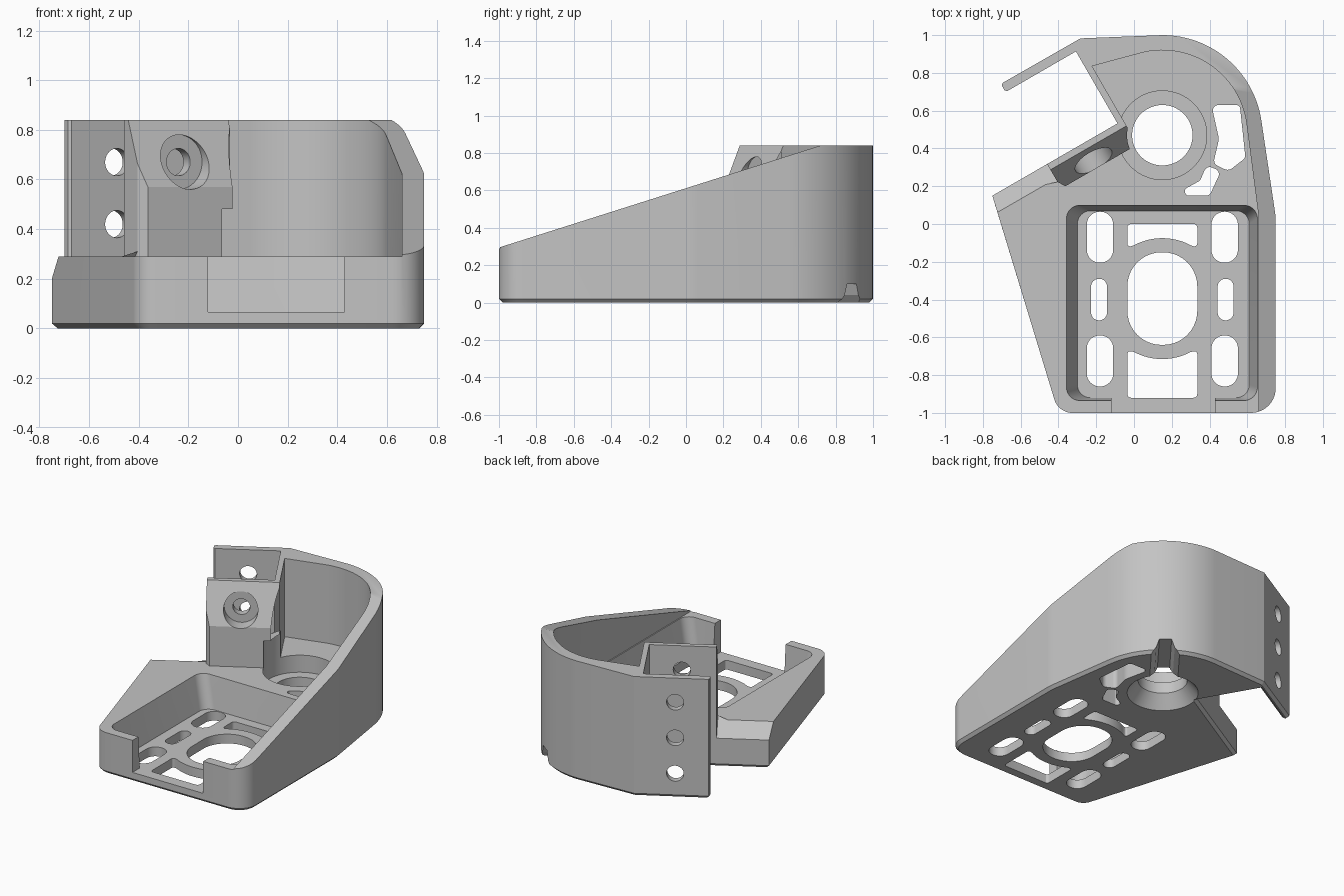
import bpy, bmesh
from math import sin, cos, radians, pi
from mathutils import Vector, Matrix

cube = bpy.data.objects.get("Cube")
if cube:
    bpy.data.objects.remove(cube, do_unlink=True)

grey = bpy.data.materials.new("plain grey")
grey.use_nodes = True
grey.diffuse_color = (0.55, 0.55, 0.55, 1)
grey.node_tree.nodes["Principled BSDF"].inputs["Base Color"].default_value = grey.diffuse_color

# Frame of the clamp: u along the clamp, n towards the front, z up
ORIGIN = Vector((-0.75, 0.15, 0))
U = Vector((cos(pi / 6), sin(pi / 6), 0))
N = Vector((U.y, -U.x, 0))
X, Y, Z = Vector((1, 0, 0)), Vector((0, 1, 0)), Vector((0, 0, 1))
BORE = (0.15, 0.47)
MID = (0.15, -0.395)


def un(u, n):
    p = ORIGIN + U * u + N * n
    return (p.x, p.y)


def frame(a, b, c, origin):
    m = Matrix((a, b, c)).transposed().to_4x4()
    m.translation = origin
    return m


def arc(centre, r, start, end, steps=24):
    angles = [radians(start + (end - start) * i / steps) for i in range(steps + 1)]
    return [(centre[0] + r * cos(a), centre[1] + r * sin(a)) for a in angles]


def circle(centre, r):
    return arc(centre, r, 0, 360, 64)[:-1]


def rounded(corners, steps=10):
    """Closed polygon from (x, y[, radius]) corners with circular fillets."""
    out = []
    for i, c in enumerate(corners):
        p = Vector(c[:2])
        r = c[2] if len(c) > 2 else 0
        if not r:
            out.append(tuple(p))
            continue
        a = (Vector(corners[i - 1][:2]) - p).normalized()
        b = (Vector(corners[(i + 1) % len(corners)][:2]) - p).normalized()
        half = a.angle(b) / 2
        d, w = r * cos(half) / sin(half), sin(half)
        for k in range(steps + 1):
            t = k / steps
            w0, w1, w2 = (1 - t) ** 2, 2 * t * (1 - t) * w, t * t
            out.append(tuple(p + (a * d * w0 + b * d * w2) / (w0 + w1 + w2)))
    return out


def rect(x0, x1, y0, y1, r):
    return rounded([(x0, y0, r), (x1, y0, r), (x1, y1, r), (x0, y1, r)])


def prism(name, low, z0, z1, high=None, matrix=None, chamfer=0):
    bm = bmesh.new()
    a = [bm.verts.new((x, y, z0)) for x, y in low]
    b = [bm.verts.new((x, y, z1)) for x, y in (high or low)]
    base = bm.faces.new(a)
    bm.faces.new(b)
    for i in range(len(a)):
        j = (i + 1) % len(a)
        bm.faces.new((a[i], a[j], b[j], b[i]))
    if matrix:
        bm.transform(matrix)
    bmesh.ops.recalc_face_normals(bm, faces=bm.faces)
    if chamfer:
        bmesh.ops.bevel(bm, geom=list(base.edges), offset=chamfer, segments=1, affect='EDGES')
    mesh = bpy.data.meshes.new(name)
    bm.to_mesh(mesh)
    bm.free()
    mesh.materials.append(grey)
    obj = bpy.data.objects.new(name, mesh)
    bpy.context.collection.objects.link(obj)
    return obj


# Whole body: rounded housing, side wedge, clamp channel and tab
outline = rounded([(-0.40, -1, 0.1), (0.75, -1, 0.13), (0.75, 0.04, 0.4)]
                  + arc(BORE, 0.53, 8, 90)
                  + [un(0.82, -0.488), un(0.345, -0.49), un(0.335, -0.48), un(0.335, -0.45),
                     un(0.345, -0.44), un(0.765, -0.44), un(0.765, 0), un(0, 0)])
bracket = prism("mounting_bracket", outline, 0, 0.84, chamfer=0.02)

cutters = []


def cut(*args, **kw):
    cutters.append(prism("cutter", *args, **kw))


# Open space above the deck, leaving the tall wall and the clamp post
open_space = [(-1.3, -1.3), (0.66, -1.3), (0.66, 0.04)] + arc(BORE, 0.45, 8, 103)
open_space += [un(0.80, -0.33), un(0.80, 0.15), un(0.36, 0.15), un(0.335, 0.11),
               un(0.335, -0.05), un(-0.6, -0.05)]
cut(open_space, 0.29, 1.2)

# Sloping top of the side wall
cut([(-1.1, 0.263), (0.735, 0.845), (0.735, 1.2), (-1.1, 1.2)], 0.1, 1.2,
    matrix=frame(Y, Z, X, Vector()))

# Front pocket with drafted sides, and its front opening
cut(rect(-0.30, 0.61, -0.92, 0.07, 0.07), 0.065, 0.30,
    high=rect(-0.36, 0.655, -0.935, 0.10, 0.07))
cut([(-0.12, -1.2), (0.43, -1.2), (0.43, -0.88), (-0.12, -0.88)], 0.065, 0.6)

# Leaning post face and chamfered back edge of the wedge
along = frame(N, Z, U, ORIGIN)
cut([(0.15, 0.57), (0.035, 0.84), (0.026, 0.861), (0.3, 0.861), (0.3, 0.57)], 0.2, 0.9,
    matrix=along)
cut([(-0.02, 0.18), (0.11, 0.31), (-0.02, 0.31)], -0.3, 0.335, matrix=along)

# Screw holes through tab and post
across = frame(U, Z, N, ORIGIN)
for z in (0.17, 0.42, 0.67):
    cut(circle((0.557, z), 0.055), -0.6, -0.35, matrix=across)
cut(circle((0.557, 0.67), 0.055), -0.1, 0.3, matrix=across)
cut(circle((0.557, 0.67), 0.11), 0.055, 0.3, matrix=across)

# Stepped bore with flared underside and drain groove
cut(circle(BORE, 0.16), -0.1, 0.5)
cut(circle(BORE, 0.235), 0.17, 0.48)
cut(circle(BORE, 0.187), 0.4, 1.2)
cut(circle(BORE, 0.24), -0.01, 0.09, high=circle(BORE, 0.16))
g = radians(52)
out_dir, side_dir = Vector((cos(g), sin(g), 0)), Vector((-sin(g), cos(g), 0))
cut([(-0.1, -0.01), (0.1, -0.01), (0.06, 0.04), (0.04, 0.1), (-0.04, 0.1), (-0.06, 0.04)],
    0.1, 0.8, matrix=frame(side_dir, Z, out_dir, Vector((*BORE, 0))))

# Lightening holes beside the bore
cut(rounded([(0.41, 0.63, 0.03), (0.56, 0.63, 0.02), (0.59, 0.35, 0.03), (0.50, 0.28, 0.04),
             (0.42, 0.32, 0.03), (0.45, 0.45, 0.1)]), -0.1, 0.5)
cut(rounded([(0.26, 0.18, 0.02), (0.35, 0.23, 0.03), (0.385, 0.31, 0.03), (0.46, 0.28, 0.03),
             (0.40, 0.15, 0.03), (0.28, 0.15, 0.02)]), -0.1, 0.5)

# Pocket floor: large opening, mirrored slots and two arched windows
cut(rect(-0.035, 0.335, -0.64, -0.15, 0.18), -0.1, 0.2)
for side in (-1, 1):
    for dx, w, y, h in ((0.33, 0.07, -0.07, 0.135), (0.335, 0.042, -0.40, 0.11),
                        (0.33, 0.07, -0.725, 0.135)):
        cx = MID[0] + side * dx
        cut(rect(cx - w, cx + w, y - h, y + h, w * 0.98), -0.1, 0.2)
for far, near, sign in ((0.0, -0.125, 1), (-0.92, -0.67, -1)):
    bow = arc(MID, 0.32, sign * 62, sign * 118, 16)
    cut(rounded([(-0.035, near, 0.015), (-0.035, far, 0.02),
                 (0.335, far, 0.02), (0.335, near, 0.015)] + bow, 4), -0.1, 0.2)

# Carve the body, then drop the cutters
bpy.context.view_layer.objects.active = bracket
bracket.select_set(True)
for c in cutters:
    c.hide_render = True
    mod = bracket.modifiers.new("carve", 'BOOLEAN')
    mod.operation, mod.solver, mod.object = 'DIFFERENCE', 'EXACT', c
    bpy.ops.object.modifier_apply(modifier=mod.name)
    bpy.data.objects.remove(c, do_unlink=True)

bpy.ops.object.shade_smooth_by_angle(angle=radians(18))
